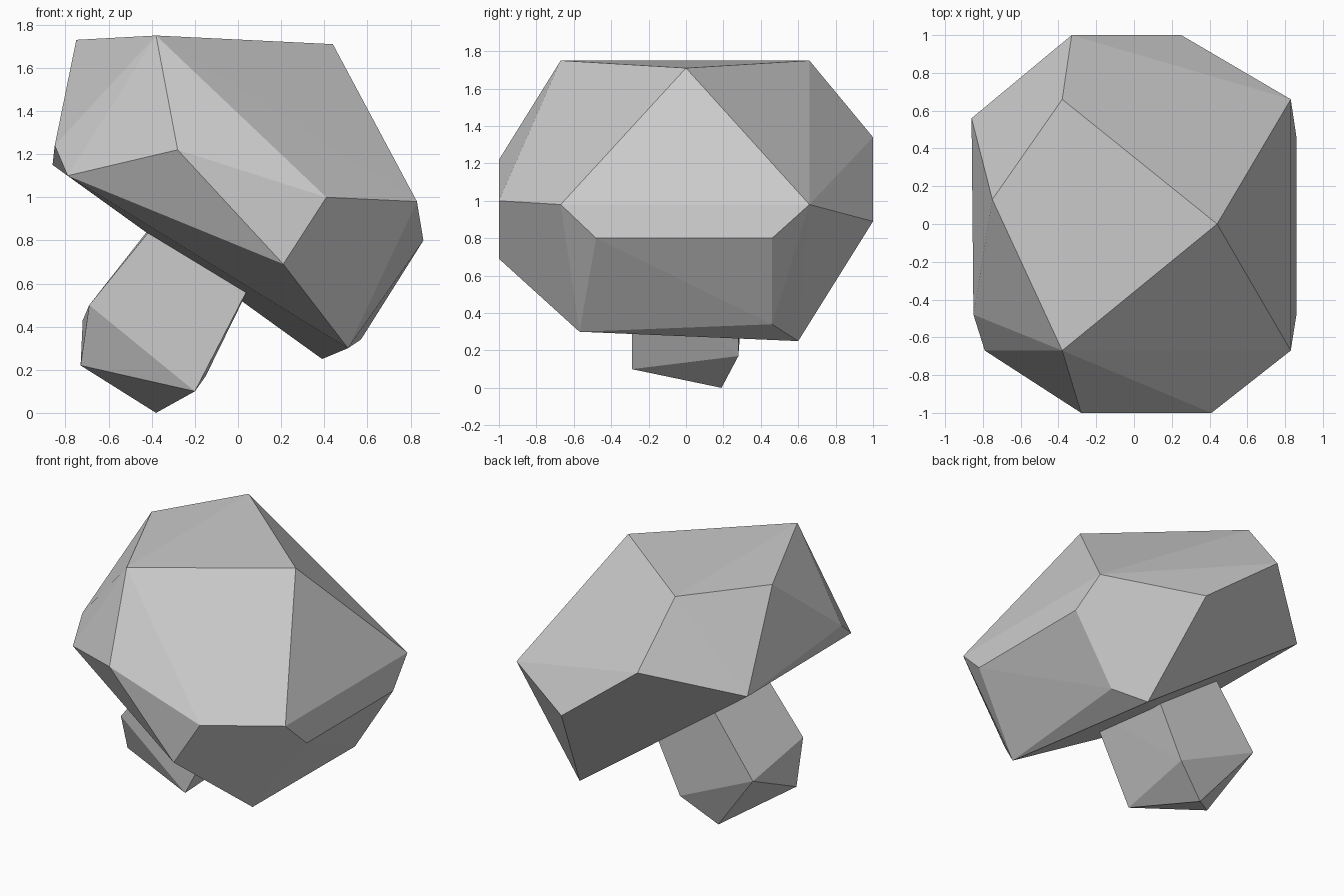
import bpy
import bmesh
import math

default_cube = bpy.data.objects.get("Cube")
if default_cube:
    bpy.data.objects.remove(default_cube, do_unlink=True)


def make_material(name, colour):
    material = bpy.data.materials.new(name)
    material.use_nodes = True
    material.diffuse_color = colour
    for node in material.node_tree.nodes:
        if node.type == "BSDF_PRINCIPLED":
            node.inputs["Base Color"].default_value = colour
    return material


def faceted_solid(name, corners, material):
    """Wrap the corner points in a flat-sided solid."""
    bm = bmesh.new()
    for corner in corners:
        bm.verts.new(corner)
    hull = bmesh.ops.convex_hull(bm, input=bm.verts[:])
    unused = [g for g in hull["geom_interior"] if isinstance(g, bmesh.types.BMVert)]
    bmesh.ops.delete(bm, geom=unused, context="VERTS")
    # Merge triangles that lie in one plane into larger facets
    bmesh.ops.dissolve_limit(bm, angle_limit=math.radians(1),
                             verts=bm.verts[:], edges=bm.edges[:])
    bmesh.ops.recalc_face_normals(bm, faces=bm.faces[:])
    mesh = bpy.data.meshes.new(name)
    bm.to_mesh(mesh)
    bm.free()
    mesh.materials.append(material)
    solid = bpy.data.objects.new(name, mesh)
    bpy.context.collection.objects.link(solid)
    return solid


stone_grey = make_material("stone grey", (0.6, 0.6, 0.6, 1))

# Tilted cap: crown, flanks and rim
crown = [(-.38, -.67, 1.75), (-.38, .66, 1.75), (.44, 0, 1.71), (-.75, .13, 1.73)]
front_flank = [(.41, -1, 1), (-.28, -1, 1.22), (.21, -1, .69)]
back_flank = [(-.33, 1, 1.34), (.25, 1, .89)]
low_rim = [(.83, -.67, .98), (.83, .66, .98), (.86, -.48, .8), (.86, .46, .8),
           (.51, -.57, .3), (.57, .46, .34), (.39, .6, .25)]
high_rim = [(-.79, -.67, 1.1), (-.85, -.48, 1.24), (-.86, .56, 1.15)]
faceted_solid("cap", crown + front_flank + back_flank + low_rim + high_rim, stone_grey)

# Leaning four-sided stem with a chipped foot, sunk into the cap
stem_foot = [(-.2, -.29, .1), (-.15, .28, .17), (-.69, -.29, .5), (-.72, .3, .43)]
stem_chips = [(-.38, .19, 0), (-.73, -.16, .22)]
stem_top = [(.1, -.29, .68), (.1, .28, .68), (-.34, -.29, .93), (-.36, .3, .92)]
faceted_solid("stem", stem_foot + stem_chips + stem_top, stone_grey)
